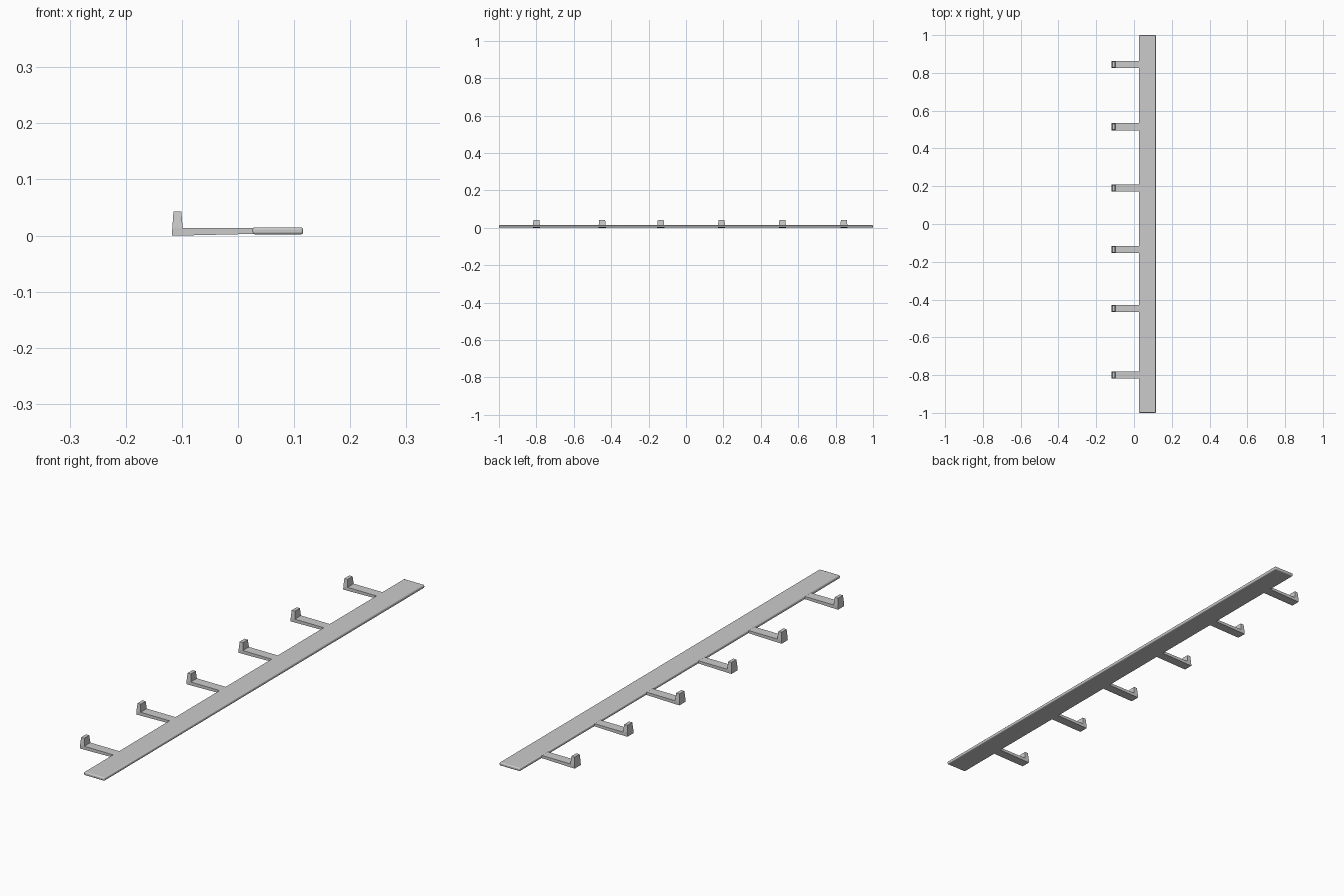
import bpy, bmesh
from mathutils import Vector

if "Cube" in bpy.data.objects:
    bpy.data.objects.remove(bpy.data.objects["Cube"])

HOOK_Y = (-0.80, -0.448, -0.135, 0.19, 0.515, 0.844)
HALF_W = 0.019


def link(name, mesh):
    obj = bpy.data.objects.new(name, mesh)
    bpy.context.collection.objects.link(obj)
    return obj


def box(bm, lo, hi):
    lo, hi = Vector(lo), Vector(hi)
    for v in bmesh.ops.create_cube(bm, size=1)["verts"]:
        v.co = Vector([l + (c + 0.5) * (h - l) for c, l, h in zip(v.co, lo, hi)])


def extrude(bm, axis):
    bm.normal_update()
    face = max(bm.faces, key=lambda f: f.normal.dot(axis))
    new = bmesh.ops.extrude_discrete_faces(bm, faces=[face])["faces"][0]
    return new.verts


# Long back rail with rounded edges
bm = bmesh.new()
box(bm, (0.026, -1, 0.002), (0.116, 1, 0.0145))
mesh = bpy.data.meshes.new("back_rail")
bm.to_mesh(mesh)
bm.free()
rail = link("back_rail", mesh)
bevel = rail.modifiers.new("rounded_edges", 'BEVEL')
bevel.width = 0.004
bevel.segments = 3
bpy.context.view_layer.objects.active = rail
rail.select_set(True)
bpy.ops.object.shade_smooth_by_angle(angle=0.7)

# Hook: corner block, arm pulled towards the rail, tapered upright tip
bm = bmesh.new()
box(bm, (-0.118, -HALF_W, 0), (-0.0985, HALF_W, 0.0135))
for v in bm.verts:
    if v.co.z > 0.01 and v.co.x < -0.11:
        v.co.x += 0.001
for v in extrude(bm, Vector((1, 0, 0))):
    v.co.x = 0.034
    v.co.z = max(v.co.z, 0.003)
top = min((f for f in bm.faces if f.calc_center_median().z > 0.013),
          key=lambda f: f.calc_center_median().x)
tip = bmesh.ops.extrude_discrete_faces(bm, faces=[top])["faces"][0]
for v in tip.verts:
    v.co.x = -0.115 if v.co.x < -0.108 else -0.101
    v.co.y *= 0.82
    v.co.z = 0.043
bmesh.ops.recalc_face_normals(bm, faces=bm.faces)
hook_mesh = bpy.data.meshes.new("hook")
bm.to_mesh(hook_mesh)
bm.free()

# Row of six hooks along the rail
for i, y in enumerate(HOOK_Y):
    link(f"hook_{i + 1}", hook_mesh).location.y = y
